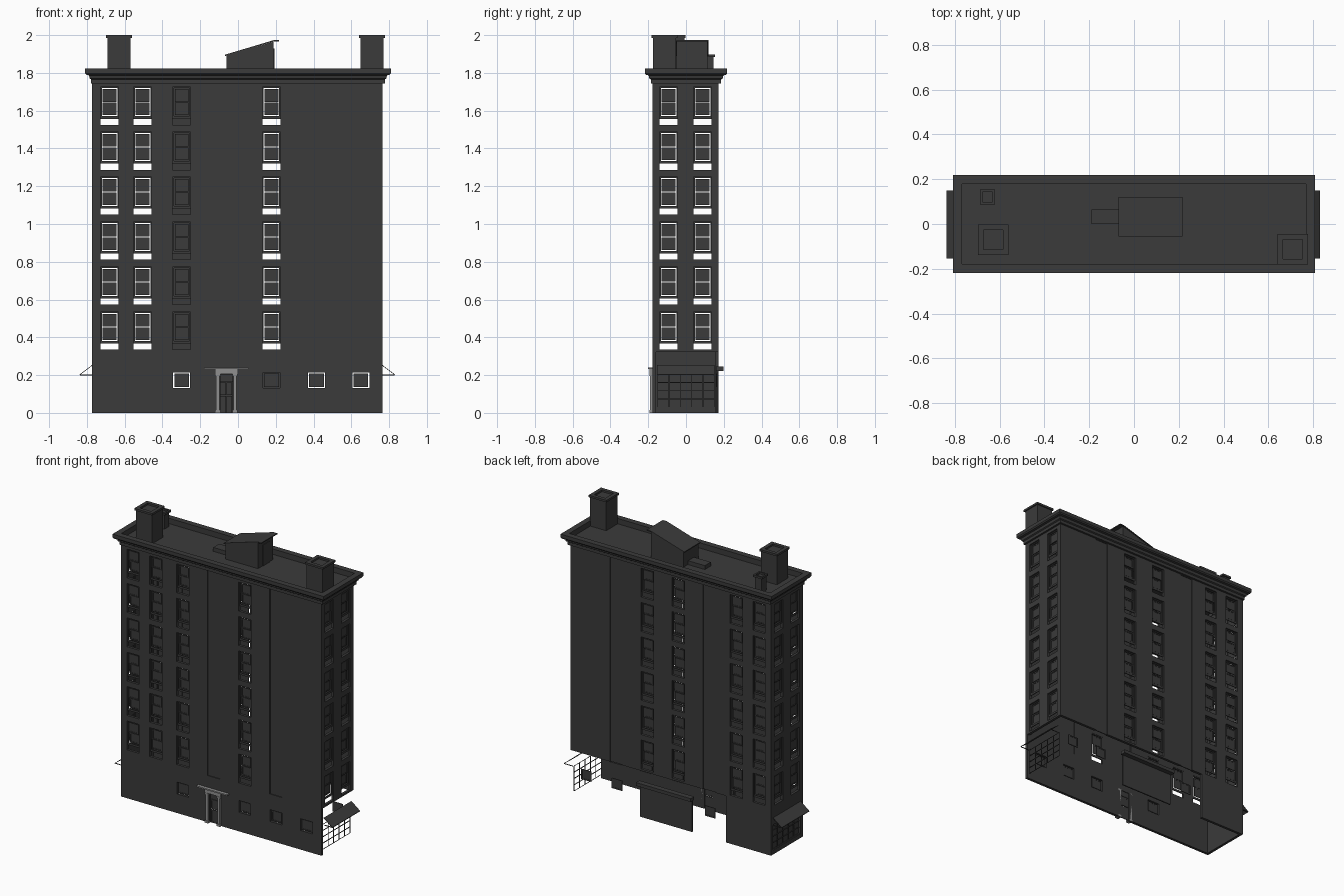
import bpy, bmesh
from mathutils import Vector

if "Cube" in bpy.data.objects:
    bpy.data.objects.remove(bpy.data.objects["Cube"])


def material(name, value):
    m = bpy.data.materials.new(name)
    m.use_nodes = True
    m.diffuse_color = (value, value, value, 1)
    m.node_tree.nodes["Principled BSDF"].inputs["Base Color"].default_value = m.diffuse_color
    return m


DARK = material("charcoal masonry", 0.043)
STONE = material("pale stone", 0.28)

X0, X1, Y0, Y1 = -0.772, 0.764, -0.178, 0.172
STREET, TOP = 0.322, 1.75      # top of ground floor, top of walls
FLOORS = [0.335 + 0.238 * k for k in range(6)]

# Wall space: u along the wall, v up, d inward from the outer face
SIDES = {
    "front": lambda u, v, d: Vector((u, Y0 + d, v)),
    "back": lambda u, v, d: Vector((u, Y1 - d, v)),
    "right": lambda u, v, d: Vector((X1 - d, u, v)),
    "left": lambda u, v, d: Vector((X0 + d, u, v)),
}


def finish(name, bm, mat=DARK):
    bmesh.ops.recalc_face_normals(bm, faces=bm.faces)
    mesh = bpy.data.meshes.new(name)
    bm.to_mesh(mesh)
    bm.free()
    mesh.materials.append(mat)
    ob = bpy.data.objects.new(name, mesh)
    bpy.context.collection.objects.link(ob)
    return ob


def slab(bm, side, rect, d0, d1, holes=()):
    """Flat slab in wall space with rectangular holes."""
    at = SIDES[side]
    us, vs = ([round(c, 4) for c in sorted({round(r[i], 4) for r in (rect, *holes)
               for i in pair})] for pair in ((0, 1), (2, 3)))
    grid = {(u, v): bm.verts.new(at(u, v, d0)) for u in us for v in vs}
    faces = []
    for a, b in zip(us, us[1:]):
        for c, e in zip(vs, vs[1:]):
            u, v = (a + b) / 2, (c + e) / 2
            if not any(h[0] < u < h[1] and h[2] < v < h[3] for h in holes):
                faces.append(bm.faces.new([grid[p] for p in ((a, c), (b, c), (b, e), (a, e))]))
    for vert in grid.values():
        if not vert.link_faces:
            bm.verts.remove(vert)
    shift = at(0, 0, d1) - at(0, 0, d0)
    new = bmesh.ops.extrude_face_region(bm, geom=faces, use_keep_orig=True)["geom"]
    bmesh.ops.translate(bm, vec=shift, verts=[g for g in new if isinstance(g, bmesh.types.BMVert)])


def box(bm, x0, x1, y0, y1, z0, z1):
    verts = bmesh.ops.create_cube(bm, size=1)["verts"]
    for v in verts:
        v.co = Vector((x1 if v.co.x > 0 else x0, y1 if v.co.y > 0 else y0, z1 if v.co.z > 0 else z0))
    return verts


def around(u, half, v0, v1):
    return (u - half, u + half, v0, v1)


def sash(bm, side, u, half, v0, v1, d):
    slab(bm, side, around(u, half, v0, v1), d, d + 0.005,
         [around(u, half - 0.008, v0 + 0.008, v1 - 0.008)])
    slab(bm, side, around(u, half - 0.008, v0 + 0.008, v1 - 0.008), d + 0.002, d + 0.004)


# Layout of every wall: extent, window columns, blind bays, street windows, other openings
BAY = 0.0475
SHOP = (-0.15, 0.15, 0.03, 0.205)
DOOR = (-0.093, -0.03, 0, 0.2)
LAYOUT = {
    "front": ((X0, X1, 0, TOP), (-0.68, -0.505, -0.298, 0.177), (-0.06, 0.415),
              (-0.298, 0.177, 0.415, 0.65), [DOOR]),
    "back": ((X0, X1, 0, TOP), (-0.68, -0.505, -0.06, 0.177), (-0.298, 0.415),
             (-0.298, 0.415, 0.65), [(-0.427, X1, 0, STREET)]),
    "right": ((Y0, Y1, STREET, TOP), (-0.092, 0.088), (), (), []),
    "left": ((Y0, Y1, 0, TOP), (-0.092, 0.088), (), (), [SHOP]),
}

for side, (rect, columns, bays, street, openings) in LAYOUT.items():
    wall, casings, sashes = bmesh.new(), bmesh.new(), bmesh.new()
    holes = list(openings)
    # upper windows: recess, casing and two sashes, open below for the missing sill
    for u in columns:
        for z in FLOORS:
            holes.append(around(u, BAY, z, z + 0.2))
            slab(casings, side, around(u, BAY, z + 0.032, z + 0.2), 0.01, 0.016,
                 [around(u, 0.041, z + 0.046, z + 0.194)])
            sash(sashes, side, u, 0.0365, z + 0.051, z + 0.117, 0.016)
            sash(sashes, side, u, 0.0365, z + 0.122, z + 0.189, 0.011)
    # shallow blind bays
    for u in bays:
        bay = around(u, BAY, STREET, 1.742)
        holes.append(bay)
        slab(casings, side, bay, 0.006, 0.012)
    # small street windows
    for u in street:
        holes.append(around(u, 0.045, 0.132, 0.214))
        sash(sashes, side, u, 0.039, 0.138, 0.208, 0.008)
    slab(wall, side, rect, 0, 0.018, holes)
    finish(side + "_wall", wall)
    finish(side + "_casings", casings)
    finish(side + "_windows", sashes)

# Shopfronts: thin glazing bars at both ends, closed panel at one end
for side in ("left", "right"):
    bm = bmesh.new()
    u0, u1, v0, v1 = SHOP
    cell_u, cell_v = (u1 - u0) / 5, (v1 - v0) / 4
    panes = [(u0 + i * cell_u + 0.002, u0 + (i + 1) * cell_u - 0.002,
              v0 + j * cell_v + 0.002, v0 + (j + 1) * cell_v - 0.002)
             for i in range(5) for j in range(4)]
    slab(bm, side, SHOP, 0.008, 0.012, panes)
    if side == "left":
        slab(bm, side, SHOP, 0.014, 0.018)
    finish(side + "_shopfront", bm)

    # Sloping awning with a support rod at each end
    bm = bmesh.new()
    at = SIDES[side]
    edge = [at(-0.153, 0.25, 0), at(0.15, 0.25, 0), at(0.15, 0.2, -0.066), at(-0.153, 0.2, -0.066)]
    low = [bm.verts.new(p) for p in edge]
    face = bm.faces.new(low)
    new = bmesh.ops.extrude_face_region(bm, geom=[face], use_keep_orig=True)["geom"]
    bmesh.ops.translate(bm, vec=(0, 0, 0.004), verts=[g for g in new if isinstance(g, bmesh.types.BMVert)])
    for u in (-0.15, 0.146):
        slab(bm, side, (u, u + 0.004, 0.199, 0.203), -0.064, 0)
    finish(side + "_awning", bm)

# Rear loading door and its canopy
bm = bmesh.new()
slab(bm, "back", (-0.165, 0.235, 0, 0.22), 0.004, 0.012)
slab(bm, "back", (-0.175, 0.245, 0.222, 0.245), -0.026, 0.012)
finish("loading_door", bm)

# Entrance: double door, columns, lintel and flat canopy
bm = bmesh.new()
for u in (-0.077, -0.046):
    sash(bm, "front", u, 0.0145, 0, 0.09, 0.01)
    sash(bm, "front", u, 0.0145, 0.094, 0.16, 0.01)
slab(bm, "front", (-0.093, -0.03, 0.163, 0.2), 0.01, 0.014)
finish("entrance_door", bm)

bm = bmesh.new()
for u in (-0.107, -0.016):
    slab(bm, "front", around(u, 0.009, 0.015, 0.195), -0.012, 0.018)
    slab(bm, "front", around(u, 0.0135, 0, 0.015), -0.016, 0.018)
    slab(bm, "front", around(u, 0.0135, 0.195, 0.207), -0.016, 0.018)
slab(bm, "front", (-0.122, -0.001, 0.207, 0.232), -0.014, 0)
slab(bm, "front", (-0.18, 0.055, 0.232, 0.241), -0.022, 0)
finish("entrance_surround", bm, STONE)

# Stepped cornice, parapet and roof deck, as stacked rectangles
bm = bmesh.new()
STEPS = [(-0.006, 1.745), (0.008, 1.745), (0.008, 1.765), (0.016, 1.77), (0.02, 1.787),
         (0.034, 1.79), (0.04, 1.798), (0.04, 1.822), (0.0, 1.822), (0.0, 1.785)]
previous = None
for out, z in STEPS:
    x, y = 0.769 + out, 0.178 + out
    ring = [bm.verts.new((sx * x, sy * y, z)) for sx, sy in ((-1, -1), (1, -1), (1, 1), (-1, 1))]
    if previous:
        for i in range(4):
            j = (i + 1) % 4
            bm.faces.new((previous[i], previous[j], ring[j], ring[i]))
    previous = ring
bm.faces.new(previous)
finish("cornice_and_roof", bm)


# Chimneys with a thin cap and a sunken flue
def chimney(name, x, y, half, cap, flue, top):
    bm = bmesh.new()
    box(bm, x - half, x + half, y - half, y + half, 1.78, top - 0.014)
    verts = box(bm, x - cap, x + cap, y - cap, y + cap, top - 0.014, top)
    lid = next(f for f in bm.faces if all(v in verts and v.co.z > top - 0.001 for v in f.verts))
    bmesh.ops.inset_region(bm, faces=[lid], thickness=cap - flue)
    hole = bmesh.ops.extrude_face_region(bm, geom=[lid])["geom"]
    bmesh.ops.translate(bm, vec=(0, 0, -0.012), verts=[g for g in hole if isinstance(g, bmesh.types.BMVert)])
    if lid.is_valid:
        bmesh.ops.delete(bm, geom=[lid], context="FACES_ONLY")
    finish(name, bm)


chimney("large_chimney_west", -0.629, -0.07, 0.061, 0.0685, 0.033, 2.0)
chimney("large_chimney_east", 0.709, -0.113, 0.061, 0.0685, 0.033, 2.0)
chimney("small_chimney", -0.655, 0.12, 0.026, 0.034, 0.017, 1.898)

# Stair hut with a sloping roof that overhangs flat above its door
bm = bmesh.new()
for v in box(bm, -0.06, 0.188, -0.05, 0.115, 1.78, 1.965):
    if v.co.x < 0 and v.co.z > 1.9:
        v.co.z = 1.893
for v in box(bm, -0.07, 0.188, -0.056, 0.12, 1.966, 1.973):
    if v.co.x < 0:
        v.co.z -= 0.077
box(bm, 0.188, 0.217, -0.056, 0.12, 1.966, 1.973)
box(bm, 0.188, 0.192, 0.0, 0.07, 1.785, 1.93)
finish("stair_hut", bm)

# Low skylight beside the hut
bm = bmesh.new()
box(bm, -0.19, -0.062, 0.0, 0.065, 1.78, 1.812)
finish("skylight", bm)
